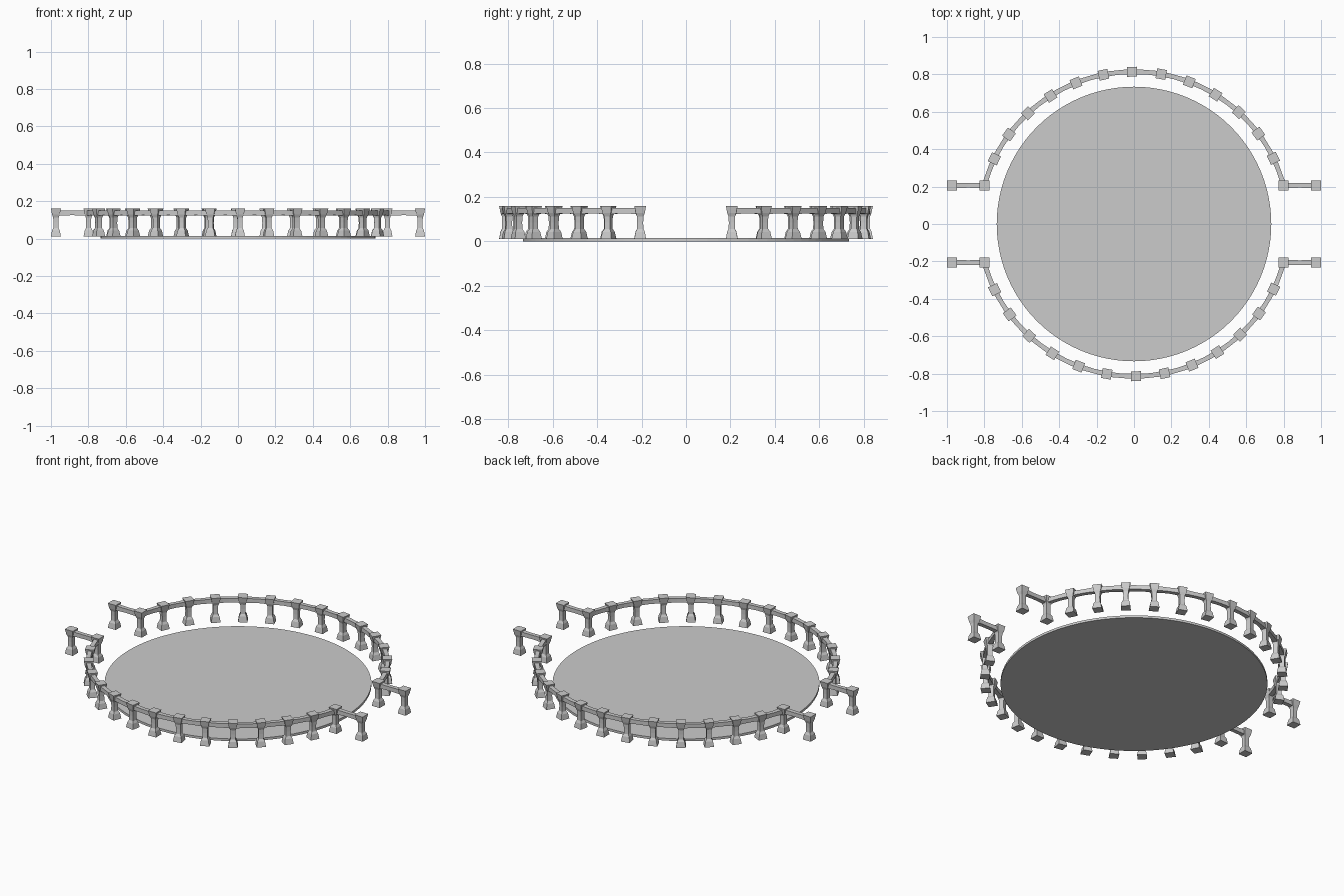
import bpy, bmesh
from math import sin, cos, pi, radians
from mathutils import Vector

if "Cube" in bpy.data.objects:
    bpy.data.objects.remove(bpy.data.objects["Cube"])

A, B = 0.826, 0.814          # radii of the post ring
Z_RAIL = 0.137
POST = [(0.011, 0.0265), (0.043, 0.021), (0.056, 0.014), (0.085, 0.0135),
        (0.112, 0.0145), (0.128, 0.0205), (0.16, 0.0265)]


def loft(name, rings):
    """Skin a list of four-point rings and cap both ends."""
    bm = bmesh.new()
    loops = [[bm.verts.new(p) for p in ring] for ring in rings]
    for a, b in zip(loops, loops[1:]):
        for i in range(4):
            j = (i + 1) % 4
            bm.faces.new((a[i], a[j], b[j], b[i]))
    bm.faces.new(loops[0][::-1])
    bm.faces.new(loops[-1])
    bmesh.ops.recalc_face_normals(bm, faces=bm.faces)
    me = bpy.data.meshes.new(name)
    bm.to_mesh(me)
    bm.free()
    ob = bpy.data.objects.new(name, me)
    bpy.context.collection.objects.link(ob)
    return ob


def opposite(ob):
    """Same part on the other side, turned half way round the centre."""
    c = ob.copy()
    c.location = (-ob.location.x, -ob.location.y, ob.location.z)
    c.rotation_euler.z = ob.rotation_euler.z + pi
    bpy.context.collection.objects.link(c)


def post(x, y, angle):
    corners = [(-1, -1), (1, -1), (1, 1), (-1, 1)]
    ob = loft("post", [[(sx * w, sy * w, z) for sx, sy in corners] for z, w in POST])
    ob.location = (x, y, 0)
    ob.rotation_euler.z = angle
    opposite(ob)


def rail(path):
    """Rail between two posts, slimmer in the middle."""
    rings, n = [], len(path) - 1
    for i, p in enumerate(path):
        d = path[min(i + 1, n)] - path[max(i - 1, 0)]
        side = Vector((-d.y, d.x)).normalized()
        k = 1 - 0.2 * sin(pi * i / n)
        w, h = 0.015 * k, 0.015 * k
        rings.append([(p.x + side.x * w * s, p.y + side.y * w * s, Z_RAIL + h * t)
                      for s, t in [(-1, -1), (1, -1), (1, 1), (-1, 1)]])
    opposite(loft("rail", rings))


def ring_point(a):
    return Vector((A * cos(a), B * sin(a)))


# Flat round floor
bpy.ops.mesh.primitive_cylinder_add(vertices=96, radius=0.734, depth=0.014,
                                    location=(0, 0, 0.007))
bpy.context.object.name = "floor"

# Curved balustrade, back half plus its half-turn copy
angles = [radians(14.7 + 10.86 * i if i <= 7 else 165.3 - 10.65 * (14 - i))
          for i in range(15)]
for i, a in enumerate(angles):
    p = ring_point(a)
    post(p.x, p.y, 0 if i in (0, 14) else a)
for a, b in zip(angles, angles[1:]):
    rail([ring_point(a + (b - a) * t / 4) for t in range(5)])

# Straight entrance wings at both sides
for s in (-1, 1):
    inner, outer = Vector((s * 0.799, 0.206)), Vector((s * 0.9735, 0.206))
    post(outer.x, outer.y, 0)
    rail([inner.lerp(outer, t / 4) for t in range(5)])
